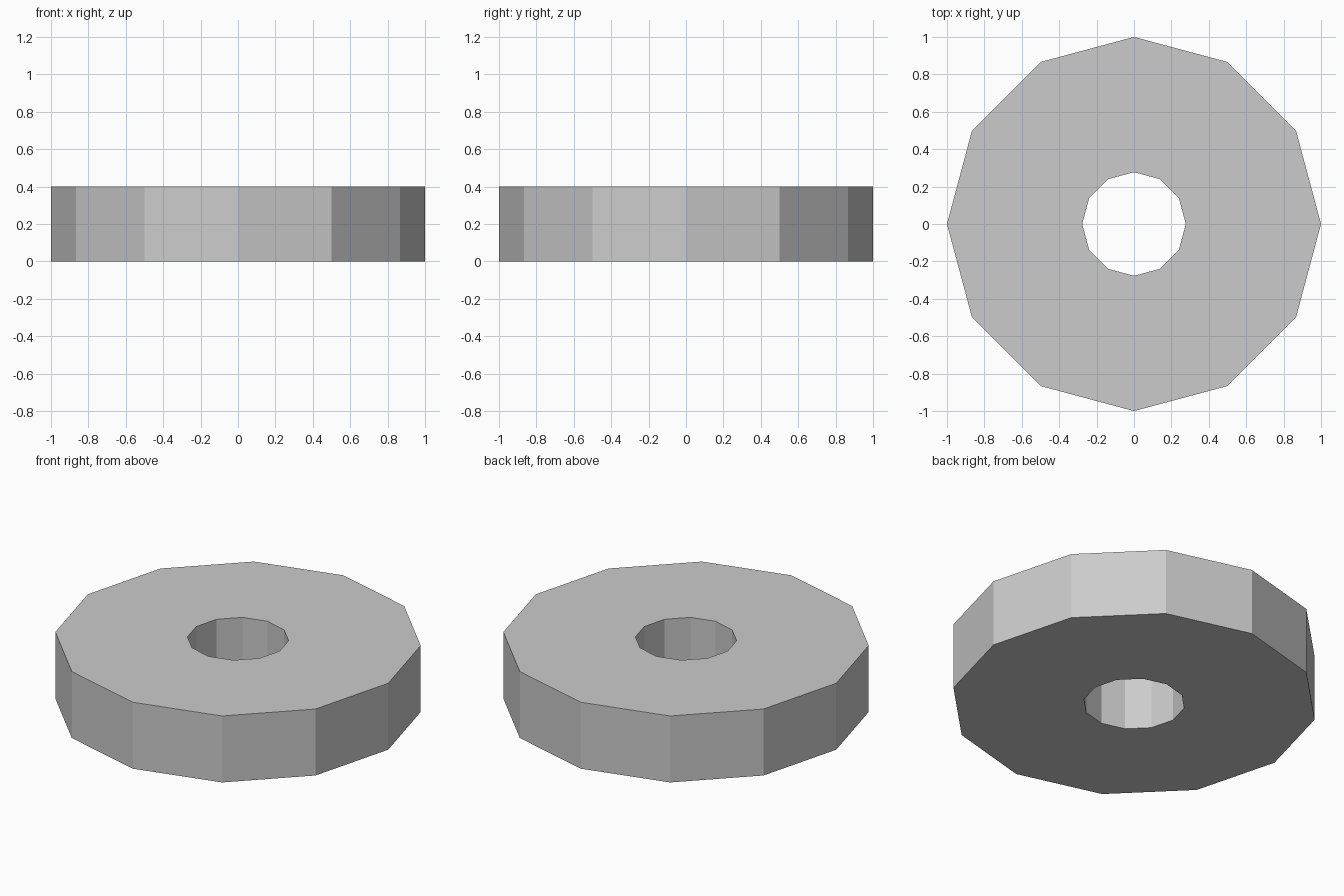
import bpy, bmesh
from math import cos, sin, tau

if "Cube" in bpy.data.objects:
    bpy.data.objects.remove(bpy.data.objects["Cube"])

SIDES, OUTER, INNER, HEIGHT = 12, 1.0, 0.277, 0.4

bm = bmesh.new()


def ring(radius, z):
    return [bm.verts.new((radius * cos(tau * i / SIDES), radius * sin(tau * i / SIDES), z))
            for i in range(SIDES)]


# Rectangular cross-section swept around z: outer wall, top, bore, underside
rings = [ring(OUTER, 0), ring(OUTER, HEIGHT), ring(INNER, HEIGHT), ring(INNER, 0)]
for k in range(4):
    a, b = rings[k], rings[(k + 1) % 4]
    for i in range(SIDES):
        j = (i + 1) % SIDES
        bm.faces.new((a[i], a[j], b[j], b[i]))
bmesh.ops.recalc_face_normals(bm, faces=bm.faces)

# Flat-shaded twelve-sided disc with a through hole
mesh = bpy.data.meshes.new("holed_disc")
bm.to_mesh(mesh)
bm.free()
bpy.context.collection.objects.link(bpy.data.objects.new("holed_disc", mesh))
